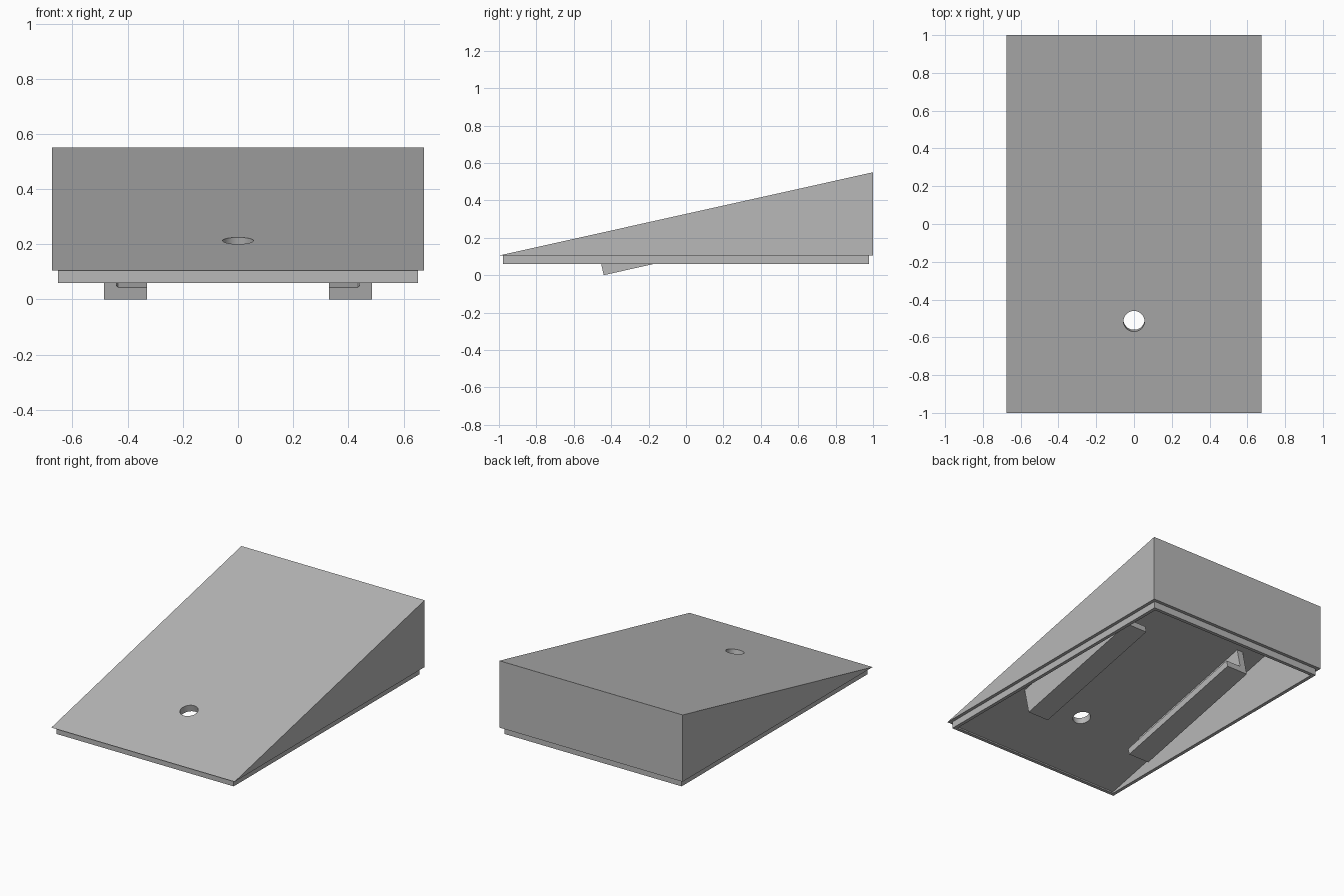
import bpy, bmesh, math
from mathutils import Vector, Matrix

if "Cube" in bpy.data.objects:
    bpy.data.objects.remove(bpy.data.objects["Cube"], do_unlink=True)

HALF_W, SKIRT, WALL = 0.675, 0.022, 0.045    # half width, lip depth, wall thickness
LIP_Z, BASE_Z, TOP_Z = 0.105, 0.06, 0.55
SLOPE = (TOP_Z - LIP_Z) / 2
ANGLE = math.atan(SLOPE)
ALONG = Vector((0, math.cos(ANGLE), math.sin(ANGLE)))
NORMAL = Vector((0, -math.sin(ANGLE), math.cos(ANGLE)))

grey = bpy.data.materials.new("light_grey")
grey.use_nodes = True
colour = (0.48, 0.48, 0.48, 1)
grey.diffuse_color = colour
grey.node_tree.nodes["Principled BSDF"].inputs["Base Color"].default_value = colour


def top_z(y):
    return LIP_Z + SLOPE * (y + 1)


def prism(name, points, sweep):
    """Closed solid from a planar outline swept along a vector."""
    bm = bmesh.new()
    face = bm.faces.new([bm.verts.new(p) for p in points])
    swept = bmesh.ops.extrude_face_region(bm, geom=[face], use_keep_orig=True)
    moved = [v for v in swept["geom"] if isinstance(v, bmesh.types.BMVert)]
    bmesh.ops.translate(bm, verts=moved, vec=sweep)
    bmesh.ops.recalc_face_normals(bm, faces=bm.faces)
    mesh = bpy.data.meshes.new(name)
    bm.to_mesh(mesh)
    bm.free()
    mesh.materials.append(grey)
    obj = bpy.data.objects.new(name, mesh)
    bpy.context.collection.objects.link(obj)
    return obj


def side_prism(name, profile, half):
    """Side profile of (y, z) points swept across the width."""
    return prism(name, [(-half, y, z) for y, z in profile], Vector((2 * half, 0, 0)))


def combine(target, tool, operation):
    mod = target.modifiers.new(operation, "BOOLEAN")
    mod.operation, mod.solver, mod.object = operation, "EXACT", tool
    bpy.context.view_layer.objects.active = target
    bpy.ops.object.modifier_apply(modifier=mod.name)
    bpy.data.objects.remove(tool, do_unlink=True)


# Sloped shell with the narrower skirt below its lip
shell = side_prism("sloped_cover", [(-1, LIP_Z), (1, LIP_Z), (1, TOP_Z)], HALF_W)
e = 1 - SKIRT
skirt = side_prism("skirt", [(-e, BASE_Z), (e, BASE_Z), (e, LIP_Z + 0.002), (-e, LIP_Z + 0.002)],
                   HALF_W - SKIRT)
combine(shell, skirt, "UNION")

# Hollow inside, open at the bottom
i = 1 - WALL
drop = WALL / math.cos(ANGLE)
cavity = side_prism("cavity", [(-i, -0.1), (i, -0.1), (i, top_z(i) - drop), (-i, top_z(-i) - drop)],
                    HALF_W - WALL)
combine(shell, cavity, "DIFFERENCE")

# Round hole square to the slope
hole_y = -0.515
centre = Vector((0, hole_y, top_z(hole_y)))
ring = []
for k in range(40):
    a = math.tau * k / 40
    ring.append(centre - NORMAL * 0.15 + Vector((math.cos(a), 0, 0)) * 0.056 + ALONG * math.sin(a) * 0.056)
combine(shell, prism("hole", ring, NORMAL * 0.3), "DIFFERENCE")

# L-shaped rails hanging from the ceiling, parallel to the slope
outline = [(0.485, 0), (0.33, 0), (0.33, 0.045), (0.435, 0.045), (0.44, 0.05), (0.44, 0.185), (0.485, 0.185)]
start = Vector((0, -0.44, 0))
rails = []
for side, name in ((1, "left_rail"), (-1, "right_rail")):
    points = [start + Vector((side * x, 0, 0)) + NORMAL * h for x, h in outline]
    rails.append(prism(name, points, ALONG * 0.975))

bpy.ops.object.select_all(action="DESELECT")
for obj in [shell] + rails:
    obj.select_set(True)
bpy.context.view_layer.objects.active = shell
bpy.ops.object.shade_smooth_by_angle(angle=math.radians(20))
